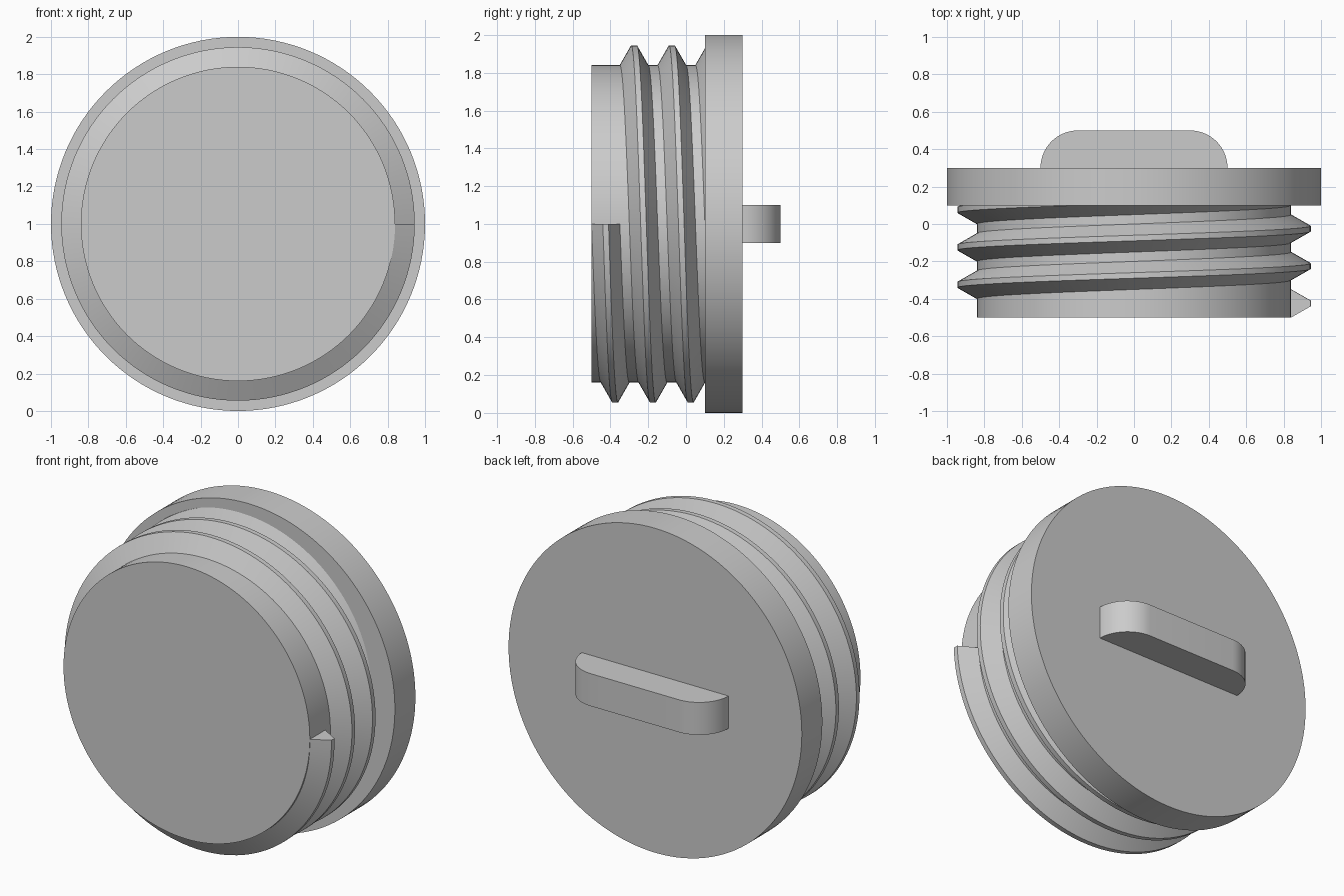
import bpy, bmesh
from math import sin, cos, pi, radians
from mathutils import Matrix

cube = bpy.data.objects.get("Cube")
if cube:
    bpy.data.objects.remove(cube, do_unlink=True)

GREY = (0.6, 0.6, 0.6, 1)
mat = bpy.data.materials.new("plain grey")
mat.use_nodes = True
mat.diffuse_color = GREY
mat.node_tree.nodes["Principled BSDF"].inputs["Base Color"].default_value = GREY


def finish(bm, name, angle=30):
    """Turn a bmesh into a smooth-shaded object with sharp edges."""
    bmesh.ops.recalc_face_normals(bm, faces=bm.faces)
    mesh = bpy.data.meshes.new(name)
    bm.to_mesh(mesh)
    bm.free()
    mesh.materials.append(mat)
    obj = bpy.data.objects.new(name, mesh)
    bpy.context.collection.objects.link(obj)
    bpy.ops.object.select_all(action='DESELECT')
    obj.select_set(True)
    bpy.context.view_layer.objects.active = obj
    bpy.ops.object.shade_smooth_by_angle(angle=radians(angle))


def disc(name, radius, y0, y1):
    """Cylinder lying along y, centred at height 1."""
    bm = bmesh.new()
    place = Matrix.Translation((0, (y0 + y1) / 2, 1)) @ Matrix.Rotation(pi / 2, 4, 'X')
    bmesh.ops.create_cone(bm, cap_ends=True, segments=SEGMENTS, radius1=radius,
                          radius2=radius, depth=y1 - y0, matrix=place)
    finish(bm, name)


SEGMENTS = 128
CORE, CREST, PITCH, TURNS = 0.84, 0.945, 0.2, 3

# Plug body and wide cap
disc("plug_core", CORE, -0.5, 0.11)
disc("cap_flange", 1.0, 0.1, 0.3)

# Screw thread: a trapezoid swept along a helix, running out inside the flange
profile = [(CORE - 0.02, -0.07), (CORE, -0.075), (CREST, -0.015),
           (CREST, 0.015), (CORE, 0.075), (CORE - 0.02, 0.07)]
bm = bmesh.new()
rings = []
for i in range(SEGMENTS * TURNS + 1):
    a = -2 * pi * i / SEGMENTS
    mid = -0.425 + PITCH * i / SEGMENTS
    rings.append([bm.verts.new((r * cos(a), mid + dy, 1 + r * sin(a))) for r, dy in profile])
for a, b in zip(rings, rings[1:]):
    for j in range(len(profile)):
        k = (j + 1) % len(profile)
        bm.faces.new((a[j], a[k], b[k], b[j]))
bm.faces.new(rings[0])
bm.faces.new(rings[-1])
finish(bm, "screw_thread")

# Grip on the back, with two rounded outer corners
outline = [(0.5, 0.29)]
for centre, start in ((0.3, 0), (-0.3, pi / 2)):
    for i in range(17):
        a = start + i * pi / 32
        outline.append((centre + 0.2 * cos(a), 0.3 + 0.2 * sin(a)))
outline.append((-0.5, 0.29))
bm = bmesh.new()
face = bm.faces.new([bm.verts.new((x, y, 0.9)) for x, y in outline])
ext = bmesh.ops.extrude_face_region(bm, geom=[face], use_keep_orig=True)
top = [v for v in ext["geom"] if isinstance(v, bmesh.types.BMVert)]
bmesh.ops.translate(bm, verts=top, vec=(0, 0, 0.2))
finish(bm, "grip")
